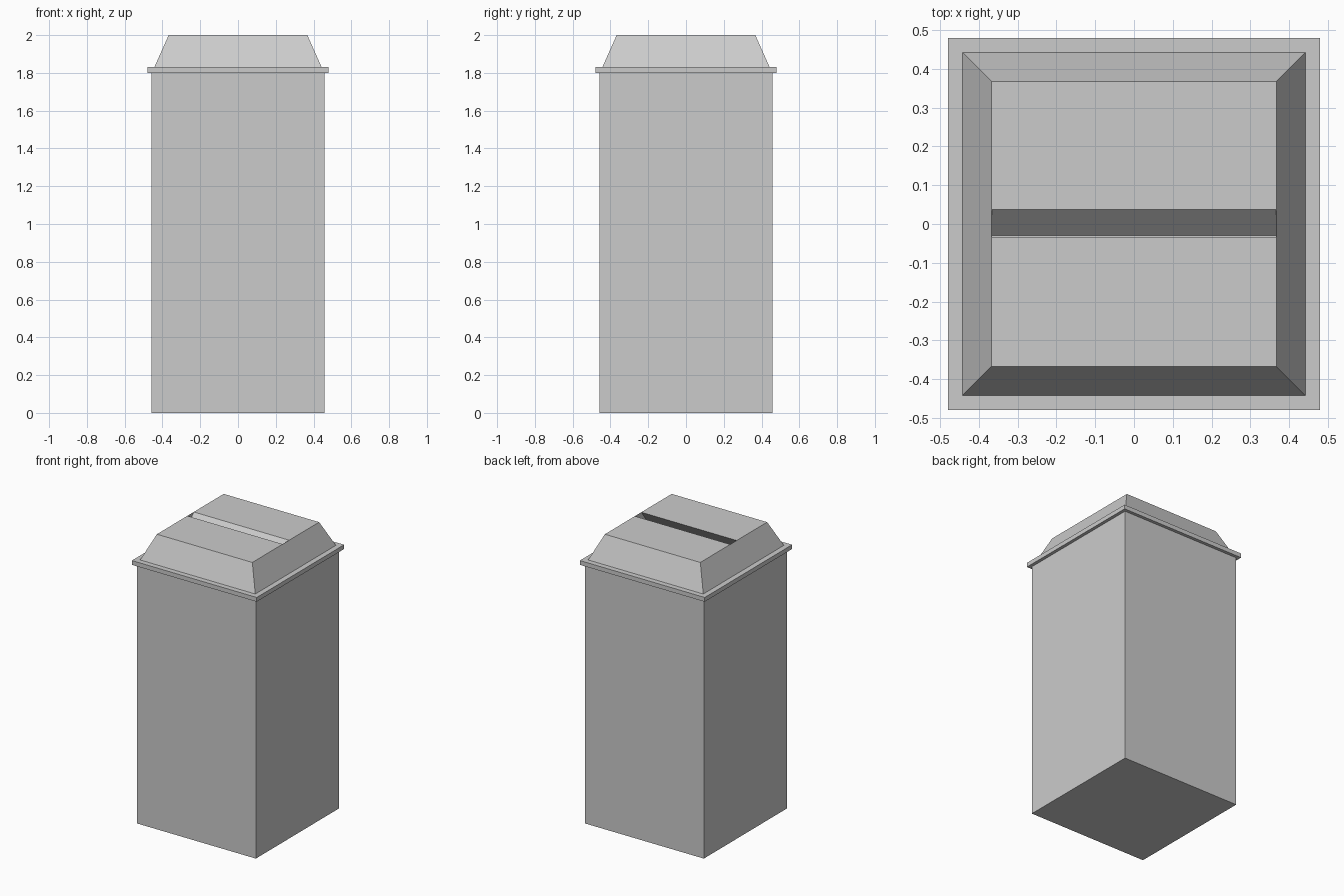
import bpy, bmesh

if "Cube" in bpy.data.objects:
    bpy.data.objects.remove(bpy.data.objects["Cube"])


def make_object(name, bm):
    bmesh.ops.recalc_face_normals(bm, faces=bm.faces)
    mesh = bpy.data.meshes.new(name)
    bm.to_mesh(mesh)
    bm.free()
    obj = bpy.data.objects.new(name, mesh)
    bpy.context.collection.objects.link(obj)
    return obj


def square_block(name, half_bottom, half_top, z0, z1):
    """Square prism or frustum between two heights."""
    bm = bmesh.new()
    bmesh.ops.create_cube(bm, size=2)
    for v in bm.verts:
        half, z = (half_top, z1) if v.co.z > 0 else (half_bottom, z0)
        v.co = (v.co.x * half, v.co.y * half, z)
    return make_object(name, bm)


def extruded_profile(name, profile, half_x):
    """Extrude a (y, z) profile along x, centred."""
    bm = bmesh.new()
    face = bm.faces.new([bm.verts.new((-half_x, y, z)) for y, z in profile])
    ext = bmesh.ops.extrude_face_region(bm, geom=[face])
    verts = [g for g in ext["geom"] if isinstance(g, bmesh.types.BMVert)]
    bmesh.ops.translate(bm, verts=verts, vec=(2 * half_x, 0, 0))
    return make_object(name, bm)


# Tall bin body, thin overhanging rim and tapered lid
square_block("bin_body", 0.458, 0.458, 0.0, 1.80)
square_block("rim", 0.48, 0.48, 1.80, 1.83)
lid = square_block("lid", 0.443, 0.367, 1.83, 2.0)

# Slanted, undercut slot across the top of the lid
cutter = extruded_profile("slot_cutter", [
    (0.106, 2.07), (0.038, 2.0), (-0.030, 1.93),
    (-0.085, 1.93), (-0.033, 2.0), (-0.033, 2.07)], 0.366)
cutter.hide_render = True
cutter.hide_viewport = True
cut = lid.modifiers.new("slot", "BOOLEAN")
cut.operation = "DIFFERENCE"
cut.solver = "EXACT"
cut.object = cutter
